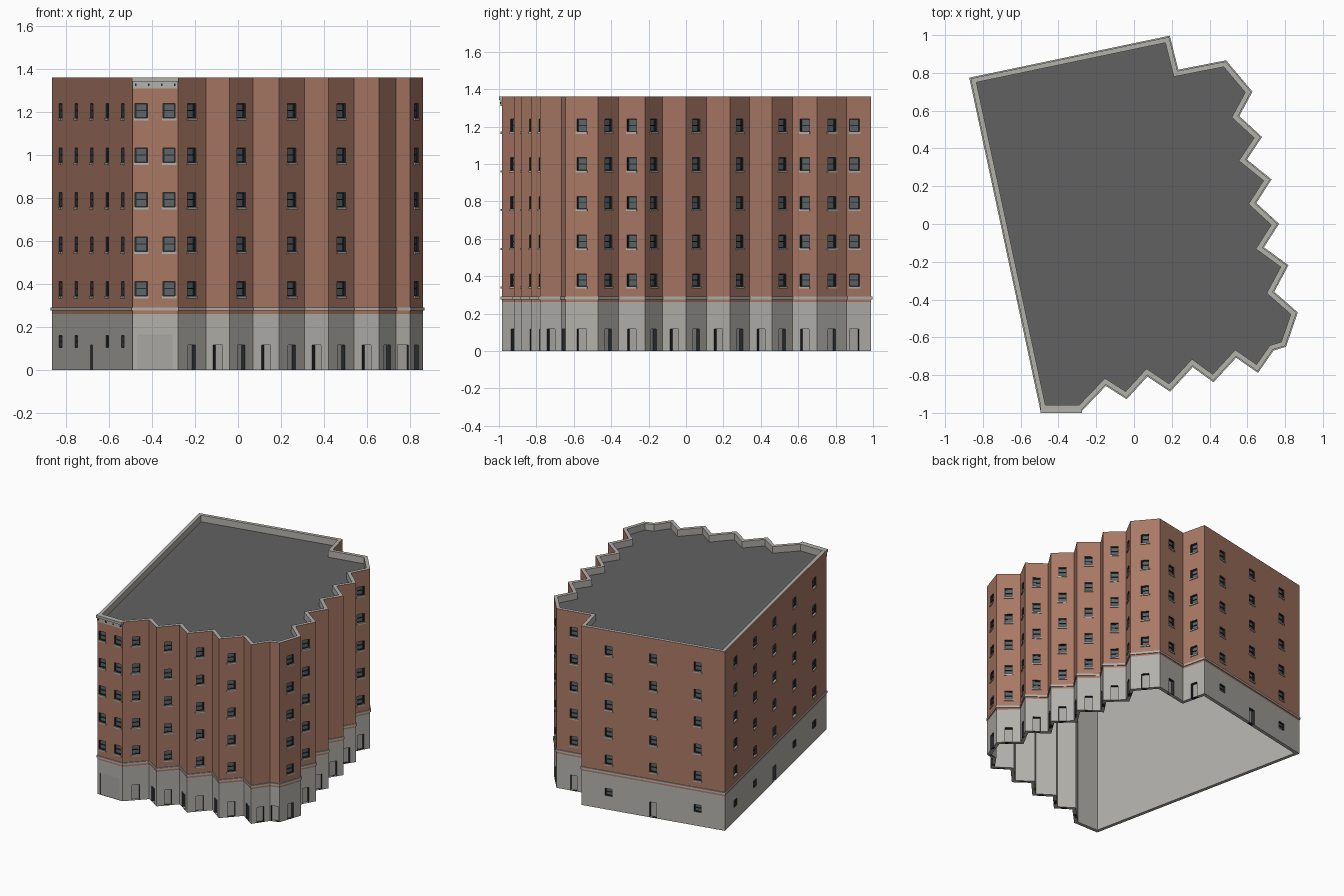
import bpy, bmesh
from mathutils import Vector

cube = bpy.data.objects.get("Cube")
if cube:
    bpy.data.objects.remove(cube, do_unlink=True)


def material(name, rgb):
    m = bpy.data.materials.new(name)
    m.use_nodes = True
    m.diffuse_color = (*rgb, 1)
    bsdf = m.node_tree.nodes["Principled BSDF"]
    bsdf.inputs["Base Color"].default_value = (*rgb, 1)
    bsdf.inputs["Roughness"].default_value = 0.9
    return m


BRICK = material("red_brown_brick", (0.40, 0.19, 0.13))
STONE = material("pale_grey_stone", (0.45, 0.44, 0.41))
ROOF = material("dark_grey_roofing", (0.12, 0.12, 0.12))
GLASS = material("blue_grey_glass", (0.11, 0.13, 0.14))
DARK = material("charcoal_frame", (0.02, 0.025, 0.028))
DOOR = material("grey_door", (0.40, 0.39, 0.37))

parts = {}   # part name -> (bmesh, material)


def part(name, mat):
    if name not in parts:
        parts[name] = (bmesh.new(), mat)
    return parts[name][0]


def face(bm, pts):
    bm.faces.new([bm.verts.new(p) for p in pts])


# Footprint, counter-clockwise from the front left corner
PLAN = [Vector(p) for p in (
    (-.49, -.985), (-.28, -.985), (-.15, -.85), (-.04, -.92), (.07, -.80),
    (.19, -.88), (.31, -.75), (.42, -.83), (.54, -.70), (.655, -.78),
    (.735, -.665), (.80, -.645), (.86, -.47), (.735, -.36), (.81, -.22),
    (.68, -.125), (.76, 0), (.64, .11), (.72, .235), (.59, .34),
    (.67, .46), (.55, .57), (.62, .70), (.485, .86), (.23, .81),
    (.185, .99), (-.865, .77))]
N = len(PLAN)
TOP, ROOF_Z, BRICK_Z, SHELL = 1.36, 1.31, 0.262, 0.026
FLOORS = [0.345 + 0.207 * k for k in range(5)]


def offset(d):
    """Footprint moved outward by d with mitred corners."""
    out = []
    for i, p in enumerate(PLAN):
        e0 = (p - PLAN[i - 1]).normalized()
        e1 = (PLAN[(i + 1) % N] - p).normalized()
        n0, n1 = Vector((e0.y, -e0.x)), Vector((e1.y, -e1.x))
        out.append(p + (n0 + n1) * d / (1 + n0.dot(n1)))
    return out


def band(bm, lower, z0, upper, z1):
    """Strip of quads joining two loops."""
    for i in range(N):
        j = (i + 1) % N
        face(bm, [(*lower[i], z0), (*lower[j], z0), (*upper[j], z1), (*upper[i], z1)])


class Wall:
    def __init__(self, i):
        self.a = PLAN[i]
        edge = PLAN[(i + 1) % N] - self.a
        self.length = edge.length
        self.dir = edge.normalized()
        self.inward = Vector((-self.dir.y, self.dir.x))
        self.holes = []

    def at(self, u, z, d=0.0):
        return (*(self.a + self.dir * u + self.inward * d), z)

    def quad(self, bm, u0, u1, z0, z1, d=0.0):
        face(bm, [self.at(u0, z0, d), self.at(u1, z0, d),
                  self.at(u1, z1, d), self.at(u0, z1, d)])

    def box(self, bm, u0, u1, z0, z1, d0, d1):
        ring = [(u0, z0), (u1, z0), (u1, z1), (u0, z1)]
        self.quad(bm, u0, u1, z0, z1, d0)
        for k in range(4):
            p, q = ring[k], ring[(k + 1) % 4]
            face(bm, [self.at(*q, d0), self.at(*p, d0), self.at(*p, d1), self.at(*q, d1)])
        face(bm, [self.at(*p, d1) for p in reversed(ring)])

    def opening(self, u0, u1, z0, z1, depth, name, mat):
        """Recess with dark reveals and a coloured back face."""
        self.holes.append((u0, u1, z0, z1))
        ring = [(u0, z0), (u1, z0), (u1, z1), (u0, z1)]
        bm = part("reveals", DARK)
        for k in range(4):
            p, q = ring[k], ring[(k + 1) % 4]
            face(bm, [self.at(*p), self.at(*q), self.at(*q, depth), self.at(*p, depth)])
        self.quad(part(name, mat), u0, u1, z0, z1, depth)

    def window(self, u, z, height=0.068, sill=True):
        w, t = 0.028, 0.005
        self.opening(u - w, u + w, z, z + height, 0.014, "window_glass", GLASS)
        bm = part("window_frames", DARK)
        for s in (-w, w - t):
            self.box(bm, u + s, u + s + t, z, z + height, 0.008, 0.0138)
        for f in (0, height / 2 - t / 2, height - t):
            self.box(bm, u - w + t, u + w - t, z + f, z + f + t, 0.008, 0.0138)
        if sill:
            self.box(part("window_sills", STONE), u - w - .005, u + w + .005,
                     z - .011, z, -0.006, 0.012)

    def door(self, u):
        self.opening(u - .026, u + .026, 0, 0.117, 0.023, "doors", DOOR)

    def build(self):
        """Wall surface divided around its openings."""
        us = sorted({0, self.length} | {h[k] for h in self.holes for k in (0, 1)})
        zs = sorted({0, BRICK_Z, TOP} | {h[k] for h in self.holes for k in (2, 3)})
        for u0, u1 in zip(us, us[1:]):
            for z0, z1 in zip(zs, zs[1:]):
                u, z = (u0 + u1) / 2, (z0 + z1) / 2
                if any(h[0] < u < h[1] and h[2] < z < h[3] for h in self.holes):
                    continue
                bm = part("brick_walls", BRICK) if z > BRICK_Z else part("stone_base", STONE)
                self.quad(bm, u0, u1, z0, z1)


# Facades: window columns as fractions of each wall length
columns = {0: (.19, .81), 25: (.19, .5, .81), 26: (.105, .298, .49, .685, .88)}
blank = {2, 4, 6, 8, 9, 10, 15, 17, 19}
for i in range(N):
    wall = Wall(i)
    for c in columns.get(i, () if i in blank else (.5,)):
        for z in FLOORS:
            wall.window(c * wall.length, z)
        if i >= 25 and abs(c - .5) > .05:
            wall.window(c * wall.length, 0.105, 0.055, sill=False)
    if i:
        wall.door(wall.length * (.49 if i == 26 else .5))
    else:
        # Wide loading door and cornice on the narrow front
        wall.opening(.023, .185, 0, .166, .004, "loading_door", DOOR)
        L = wall.length
        cornice = part("front_cornice", STONE)
        wall.box(cornice, -.004, L + .004, 1.342, TOP + .001, -.015, .025)
        wall.box(cornice, 0, L, 1.31, 1.342, -.006, .01)
        for k in range(4):
            u = .014 + k * (L - .028) / 3
            wall.box(part("cornice_brackets", DARK), u - .004, u + .004,
                     1.322, 1.332, -.010, 0)
    wall.build()

# Stone ledge above the base
outer = offset(0.006)
ledge = part("stone_ledge", STONE)
band(ledge, PLAN, .276, outer, .276)
band(ledge, outer, .276, outer, .292)
band(ledge, outer, .292, PLAN, .292)

# Inner shell with parapet rim, open underneath
inner = offset(-SHELL)
shell = part("inner_shell_and_parapet", STONE)
band(shell, PLAN, TOP, inner, TOP)
band(shell, inner, TOP, inner, 0)
band(shell, inner, 0, PLAN, 0)

# Flat roof
face(part("flat_roof", ROOF), [(*p, ROOF_Z) for p in inner])

# Turn each part into an object
for name, (bm, mat) in parts.items():
    bmesh.ops.remove_doubles(bm, verts=bm.verts, dist=0.0001)
    mesh = bpy.data.meshes.new(name)
    bm.to_mesh(mesh)
    bm.free()
    mesh.materials.append(mat)
    bpy.context.scene.collection.objects.link(bpy.data.objects.new(name, mesh))
